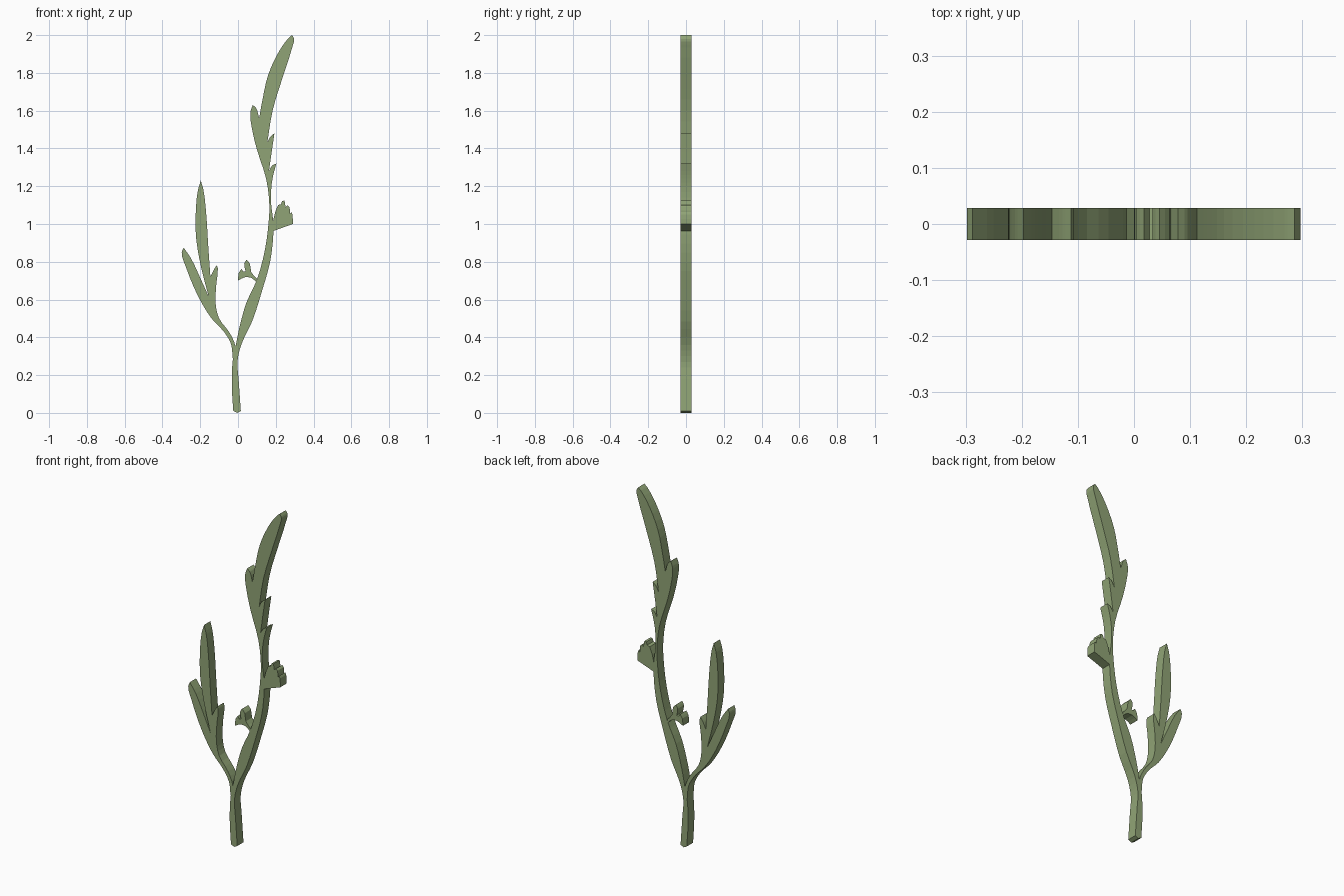
import bpy, bmesh
from mathutils import Vector

HALF = 0.0285  # half thickness in y
green = bpy.data.materials.new("plant_green")
green.diffuse_color = (0.28, 0.37, 0.18, 1)


def smooth_outline(points, steps=3, limit=0.75):
    """Round off gentle bends and keep sharp tips and notches."""
    p = [Vector(q) for q in points]
    n = len(p)
    out = []

    def tangent(i, chord):
        a = (p[i] - p[i - 1]).normalized()
        b = (p[(i + 1) % n] - p[i]).normalized()
        return (a + b).normalized() * chord.length if a.angle(b) < limit else chord

    for i in range(n):
        a, b = p[i], p[(i + 1) % n]
        c = b - a
        ta, tb = tangent(i, c), tangent((i + 1) % n, c)
        for k in range(steps):
            t = k / steps
            out.append(a * (2*t**3 - 3*t*t + 1) + ta * (t**3 - 2*t*t + t)
                       + b * (3*t*t - 2*t**3) + tb * (t**3 - t*t))
    return out


def slab(name, points, steps=3):
    """Extrude a front-view outline (x, z) through the plant thickness."""
    bm = bmesh.new()
    outline = smooth_outline(points, steps)
    face = bm.faces.new([bm.verts.new((v.x, -HALF, v.y)) for v in outline])
    ext = bmesh.ops.extrude_face_region(bm, geom=[face], use_keep_orig=True)
    moved = [g for g in ext["geom"] if isinstance(g, bmesh.types.BMVert)]
    bmesh.ops.translate(bm, verts=moved, vec=(0, 2 * HALF, 0))
    bmesh.ops.recalc_face_normals(bm, faces=bm.faces)
    bmesh.ops.triangulate(bm, faces=[f for f in bm.faces if len(f.verts) > 4])
    mesh = bpy.data.meshes.new(name)
    bm.to_mesh(mesh)
    bm.free()
    mesh.materials.append(green)
    obj = bpy.data.objects.new(name, mesh)
    bpy.context.collection.objects.link(obj)
    return obj


# Main stem with the tall serrated leaf at its top
slab("main_stem", [
    (-.025, .01), (-.005, 0), (.015, .01), (.003, .18), (-.003, .27),
    (.017, .36), (.075, .485), (.13, .655), (.17, .80), (.187, .945),
    (.186, 1.02), (.175, 1.11), (.177, 1.2), (.187, 1.26), (.203, 1.32),
    (.182, 1.31), (.164, 1.28), (.178, 1.38), (.193, 1.48), (.172, 1.463),
    (.155, 1.43), (.183, 1.6), (.236, 1.775), (.287, 1.935), (.297, 1.98),
    (.286, 2.0), (.268, 1.985), (.215, 1.91), (.16, 1.79), (.13, 1.66),
    (.112, 1.56), (.095, 1.615), (.078, 1.63), (.065, 1.59), (.075, 1.5),
    (.1, 1.395), (.15, 1.235), (.166, 1.10), (.163, 1.02), (.143, .865),
    (.1, .705), (.045, .585), (.007, .45), (-.013, .35), (-.027, .285),
    (-.033, .15)])

# Left branch with its three leaves
slab("left_branch", [
    (-.02, .29), (-.013, .35), (-.045, .425), (-.10, .50), (-.118, .575),
    (-.115, .68), (-.107, .765), (-.112, .782), (-.127, .76), (-.146, .72),
    (-.158, .89), (-.168, 1.05), (-.183, 1.18), (-.197, 1.23),
    (-.212, 1.18), (-.224, 1.05), (-.221, .92), (-.195, .77),
    (-.155, .615), (-.2, .715), (-.25, .82), (-.288, .875), (-.298, .85),
    (-.275, .77), (-.21, .615), (-.14, .50), (-.075, .43), (-.037, .365),
    (-.028, .29)])

# Fringed flower on the right of the stem
slab("right_flower", [
    (.18, .96), (.22, .975), (.29, 1.0), (.288, 1.05), (.282, 1.063),
    (.275, 1.052), (.272, 1.09), (.262, 1.10), (.252, 1.09), (.246, 1.124),
    (.234, 1.122), (.228, 1.105), (.212, 1.10), (.196, 1.06), (.182, .99)], 2)

# Small forked flower on the left of the stem
slab("left_flower", [
    (.096, .693), (.07, .715), (.035, .718), (.0, .70), (.004, .74),
    (.018, .762), (.028, .748), (.04, .75), (.033, .79), (.045, .81),
    (.063, .79), (.07, .745), (.1, .71)], 2)
